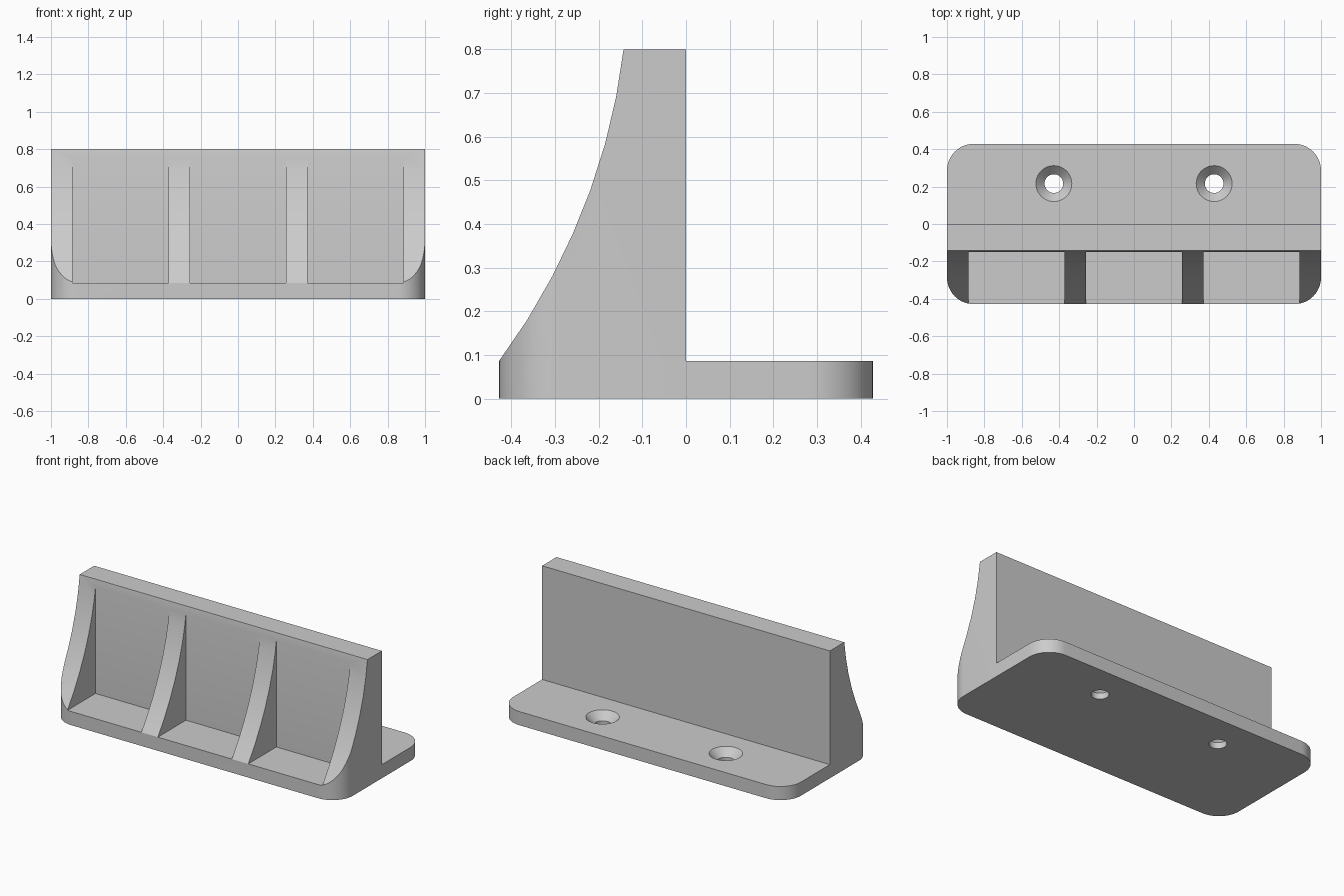
import bpy
import bmesh
from math import sin, cos, pi
from mathutils import Vector

cube = bpy.data.objects.get("Cube")
if cube:
    bpy.data.objects.remove(cube, do_unlink=True)

HALF_Y = 3 / 7        # half depth of the footprint
BASE_H = 0.0857       # base thickness
TOP = 0.8             # wall height
CORNER = 1 / 7        # footprint corner radius

grey = bpy.data.materials.new("light_grey")
grey.use_nodes = True
grey.diffuse_color = (0.6, 0.6, 0.6, 1)
grey.node_tree.nodes["Principled BSDF"].inputs["Base Color"].default_value = (0.6, 0.6, 0.6, 1)


def prism(name, outline, offset):
    """Extrude a closed outline of 3D points along an offset."""
    bm = bmesh.new()
    face = bm.faces.new([bm.verts.new(p) for p in outline])
    out = bmesh.ops.extrude_face_region(bm, geom=[face])
    moved = [g for g in out["geom"] if isinstance(g, bmesh.types.BMVert)]
    bmesh.ops.translate(bm, verts=moved, vec=Vector(offset))
    bmesh.ops.recalc_face_normals(bm, faces=bm.faces)
    mesh = bpy.data.meshes.new(name)
    bm.to_mesh(mesh)
    bm.free()
    mesh.materials.append(grey)
    obj = bpy.data.objects.new(name, mesh)
    bpy.context.collection.objects.link(obj)
    return obj


def revolve_cutter(name, x, y, rings, sides=40):
    """Stack of (radius, height) rings closed at both ends."""
    bm = bmesh.new()
    loops = [[bm.verts.new((x + r * cos(2 * pi * i / sides), y + r * sin(2 * pi * i / sides), z))
              for i in range(sides)] for r, z in rings]
    for a, b in zip(loops, loops[1:]):
        for i in range(sides):
            j = (i + 1) % sides
            bm.faces.new((a[i], a[j], b[j], b[i]))
    bm.faces.new(loops[0])
    bm.faces.new(loops[-1])
    bmesh.ops.recalc_face_normals(bm, faces=bm.faces)
    mesh = bpy.data.meshes.new(name)
    bm.to_mesh(mesh)
    bm.free()
    mesh.materials.append(grey)
    obj = bpy.data.objects.new(name, mesh)
    bpy.context.collection.objects.link(obj)
    return obj


def boolean(target, tool, operation):
    mod = target.modifiers.new(tool.name, "BOOLEAN")
    mod.operation = operation
    mod.solver = "EXACT"
    mod.object = tool
    bpy.context.view_layer.objects.active = target
    bpy.ops.object.modifier_apply(modifier=mod.name)
    bpy.data.objects.remove(tool, do_unlink=True)


# Bracket body: side profile with the concave front, run across the full width
curve = [(-HALF_Y, BASE_H), (-0.364, 0.18), (-0.307, 0.279), (-0.26, 0.376),
         (-0.219, 0.478), (-0.185, 0.585), (-0.16, 0.692), (-0.143, TOP)]
side = [(-HALF_Y, 0)] + curve + [(0, TOP), (0, BASE_H), (HALF_Y, BASE_H), (HALF_Y, 0)]
# Start slightly oversize so the footprint trims every outer side cleanly
side = [(y * 1.0, z) for y, z in side]
bracket = prism("bracket", [(-1.1, y, z) for y, z in side], (2.2, 0, 0))

# Rounded footprint trims the four vertical corners
plan = []
for n, (sx, sy) in enumerate([(1, 1), (-1, 1), (-1, -1), (1, -1)]):
    for i in range(13):
        a = pi / 2 * (n + i / 12)
        plan.append((sx * (1 - CORNER) + CORNER * cos(a),
                     sy * (HALF_Y - CORNER) + CORNER * sin(a), -0.1))
boolean(bracket, prism("footprint", plan, (0, 0, 1.1)), "INTERSECT")

# Three bays leave four ribs in front of the wall
for x in (-0.6286, 0, 0.6286):
    floor = [(x + dx, y, BASE_H) for dx, y in
             ((-0.257, -0.6), (0.257, -0.6), (0.257, -0.15), (-0.257, -0.15))]
    boolean(bracket, prism("bay_cutter", floor, (0, 0, 0.9)), "DIFFERENCE")

# Countersunk screw holes in the rear flange
for x in (-HALF_Y, HALF_Y):
    rings = [(0.05, -0.1), (0.05, 0.038), (0.096, BASE_H), (0.096, 0.15)]
    boolean(bracket, revolve_cutter("screw_hole_cutter", x, 0.216, rings), "DIFFERENCE")

bpy.ops.object.select_all(action="DESELECT")
bracket.select_set(True)
bpy.context.view_layer.objects.active = bracket
bpy.ops.object.shade_smooth_by_angle(angle=pi / 6)
